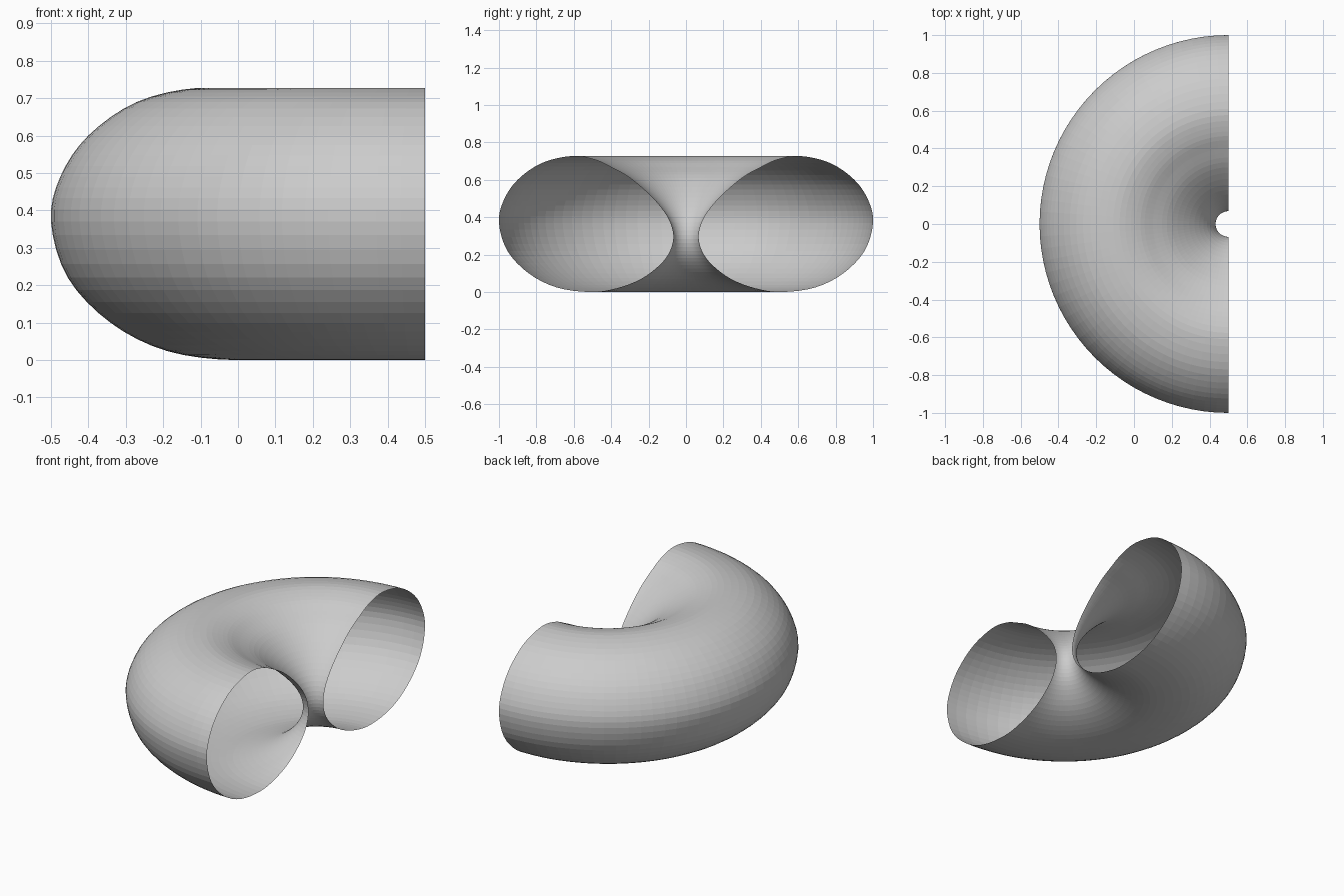
import bpy, bmesh, math
from mathutils import Vector

if "Cube" in bpy.data.objects:
    bpy.data.objects.remove(bpy.data.objects["Cube"])

AXIS_X = 0.5      # vertical sweep axis
STEPS = 48        # segments along the half turn
SUB = 4           # subdivisions per profile span

# Cross-section (radius from axis, height), closed loop
PROFILE = [
    (1.0, 0.37), (0.975, 0.49), (0.90, 0.60), (0.77, 0.69), (0.61, 0.727),
    (0.49, 0.708), (0.40, 0.667), (0.30, 0.61), (0.18, 0.505), (0.098, 0.40),
    (0.068, 0.305), (0.085, 0.22), (0.14, 0.145), (0.24, 0.07), (0.37, 0.02),
    (0.51, 0.0), (0.69, 0.024), (0.84, 0.099), (0.955, 0.22),
]


def smooth_loop(points, sub):
    """Closed Catmull-Rom curve through the points."""
    pts = [Vector(p) for p in points]
    n = len(pts)
    out = []
    for i in range(n):
        a, b, c, d = (pts[(i + k) % n] for k in (-1, 0, 1, 2))
        for s in range(sub):
            t = s / sub
            out.append(0.5 * (2 * b + (c - a) * t
                              + (2 * a - 5 * b + 4 * c - d) * t ** 2
                              + (3 * b - a - 3 * c + d) * t ** 3))
    return out


# Half-turn open tube: spin the cross-section about the vertical axis
bm = bmesh.new()
verts = [bm.verts.new((AXIS_X, p.x, max(p.y, 0))) for p in smooth_loop(PROFILE, SUB)]
edges = [bm.edges.new((v, verts[(i + 1) % len(verts)])) for i, v in enumerate(verts)]
bmesh.ops.spin(bm, geom=verts + edges, cent=(AXIS_X, 0, 0), axis=(0, 0, 1),
               angle=math.pi, steps=STEPS)
bmesh.ops.recalc_face_normals(bm, faces=bm.faces)

# Make sure the faces point out of the tube
outer = max(bm.faces, key=lambda f: (f.calc_center_median().xy - Vector((AXIS_X, 0))).length)
if outer.normal.dot(outer.calc_center_median() - Vector((AXIS_X, 0, 0.37))) < 0:
    bmesh.ops.reverse_faces(bm, faces=bm.faces)

mesh = bpy.data.meshes.new("curved_tube")
bm.to_mesh(mesh)
bm.free()
tube = bpy.data.objects.new("curved_tube", mesh)
bpy.context.collection.objects.link(tube)
